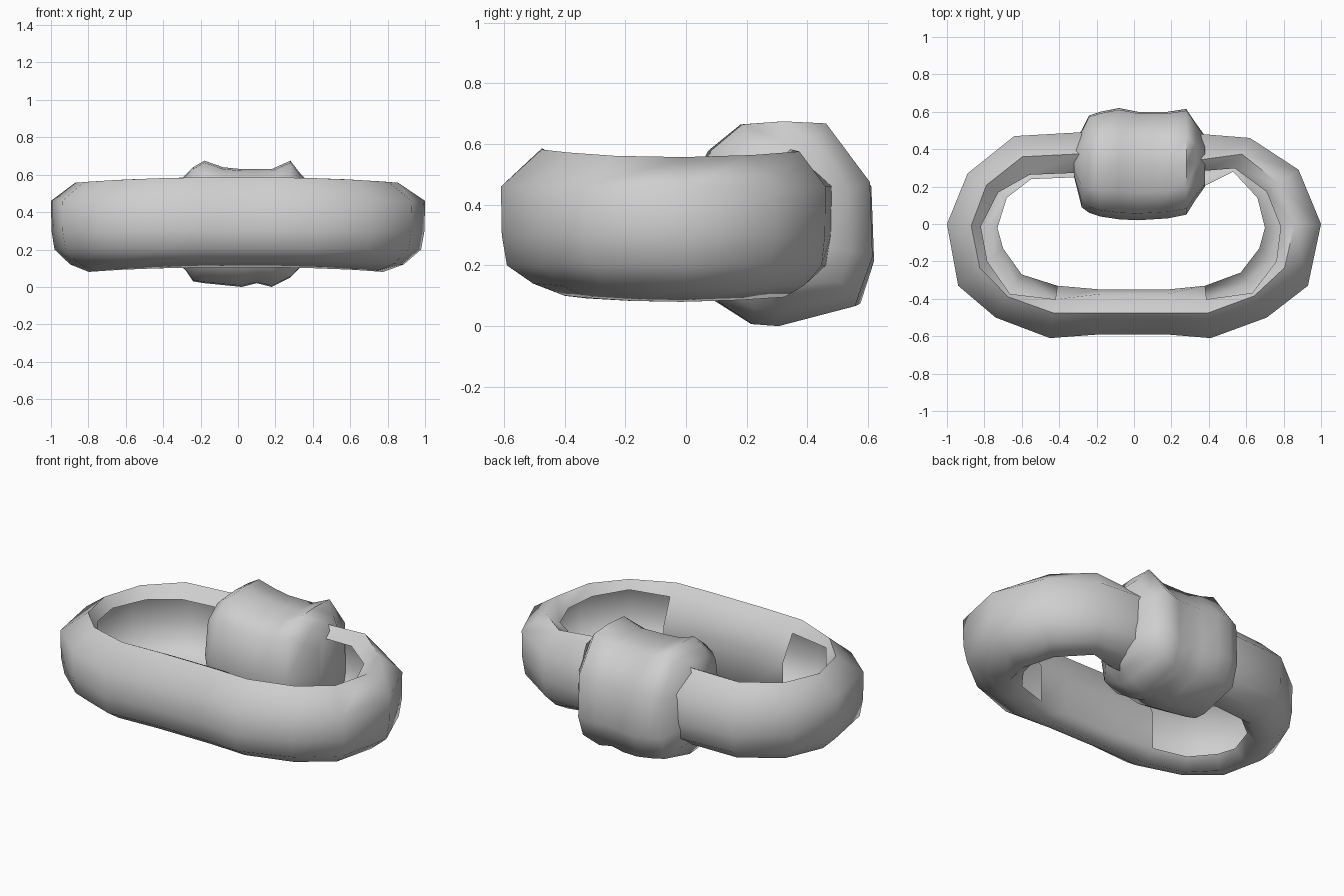
import bpy
import bmesh
import math
from mathutils import Vector

cube = bpy.data.objects.get("Cube")
if cube:
    bpy.data.objects.remove(cube, do_unlink=True)

GREY = bpy.data.materials.new("light_grey")
GREY.use_nodes = True
COLOUR = (0.62, 0.62, 0.62, 1)
GREY.diffuse_color = COLOUR
GREY.node_tree.nodes["Principled BSDF"].inputs["Base Color"].default_value = COLOUR


def loft(name, rings, loop, is_open=lambda segment, side: False):
    """Bridge equal cross-sections, closed in a loop or capped, leaving openings."""
    bm = bmesh.new()
    rows = [[bm.verts.new(p) for p in ring] for ring in rings]
    n = len(rows[0])
    pairs = list(zip(rows, rows[1:]))
    if loop:
        pairs.append((rows[-1], rows[0]))
    else:
        bm.faces.new(rows[0])
        bm.faces.new(rows[-1])
    openings = []
    for s, (a, b) in enumerate(pairs):
        for i in range(n):
            j = (i + 1) % n
            face = bm.faces.new((a[i], a[j], b[j], b[i]))
            if is_open(s, i):
                openings.append(face)
    bmesh.ops.recalc_face_normals(bm, faces=bm.faces)
    bmesh.ops.delete(bm, geom=openings, context="FACES")
    mesh = bpy.data.meshes.new(name)
    bm.to_mesh(mesh)
    bm.free()
    mesh.materials.append(GREY)
    mesh.shade_smooth()
    mesh.set_sharp_from_angle(angle=math.radians(75))
    obj = bpy.data.objects.new(name, mesh)
    bpy.context.collection.objects.link(obj)


# Hollow oval link: outer point, inner point, upper rim position between them
outline = [
    ((-1, 0), (-.73, -.02), .33), ((-.89, .27), (-.68, .14), .22),
    ((-.64, .47), (-.55, .24), .1), ((-.29, .49), (-.30, .25), .1),
    ((.37, .48), (.37, .20), .3), ((.62, .46), (.53, .28), .1),
    ((.88, .29), (.66, .14), .22), ((1, 0), (.70, -.02), .28),
    ((.93, -.33), (.67, -.13), .35), ((.71, -.50), (.57, -.26), .45),
    ((.41, -.61), (.38, -.33), .26), ((.17, -.59), (.18, -.35), .1),
    ((-.18, -.59), (-.18, -.35), .1), ((-.45, -.61), (-.41, -.33), .26),
    ((-.74, -.50), (-.60, -.27), .45), ((-.94, -.33), (-.70, -.13), .35),
]
rings = []
for outer, inner, rim in outline:
    o, i = Vector(outer), Vector(inner)
    top = .587 - .03 * o.x ** 2
    bottom = .105 - .025 * o.x ** 2
    section = [(0, bottom + .06), (0, .38), (rim, top - .055), (.52, top),
               (1, .46), (.99, .3), (.93, .2), (.62, bottom + .04), (.25, bottom)]
    rings.append([(*i.lerp(o, t), z) for t, z in section])

# The inner wall is open around both ends, and closed along the two bars
CLOSED_SEGMENTS = (3, 10, 11, 12)
loft("oval_link", rings, True,
     lambda segment, side: side < 2 and segment not in CLOSED_SEGMENTS)

# Lumpy barrel sleeve around the back bar: unit profile across depth and height
profile = [(-1, 0), (-.88, .72), (-.5, .97), (0, 1), (.48, .98), (.97, .42),
           (1, -.36), (.85, -.8), (-.05, -1), (-.35, -.98), (-.87, -.68)]
centre_y, centre_z = .32, .33
# Stations along the bar: x, front, back, top, bottom
stations = [(-.32, .25, .46, .56, .12), (-.28, .09, .50, .60, .09),
            (-.24, .06, .58, .64, .03), (-.18, .04, .60, .675, .02),
            (-.08, .025, .62, .64, .01), (.02, .02, .60, .63, .0),
            (.10, .025, .60, .63, .02), (.18, .03, .60, .63, .0),
            (.28, .05, .615, .675, .05), (.33, .13, .54, .61, .10),
            (.38, .20, .47, .56, .13)]
rings = []
for x, front, back, top, bottom in stations:
    rings.append([(x,
                   centre_y + y * (back - centre_y if y > 0 else centre_y - front),
                   centre_z + z * (top - centre_z if z > 0 else centre_z - bottom))
                  for y, z in profile])
loft("barrel_sleeve", rings, False)
